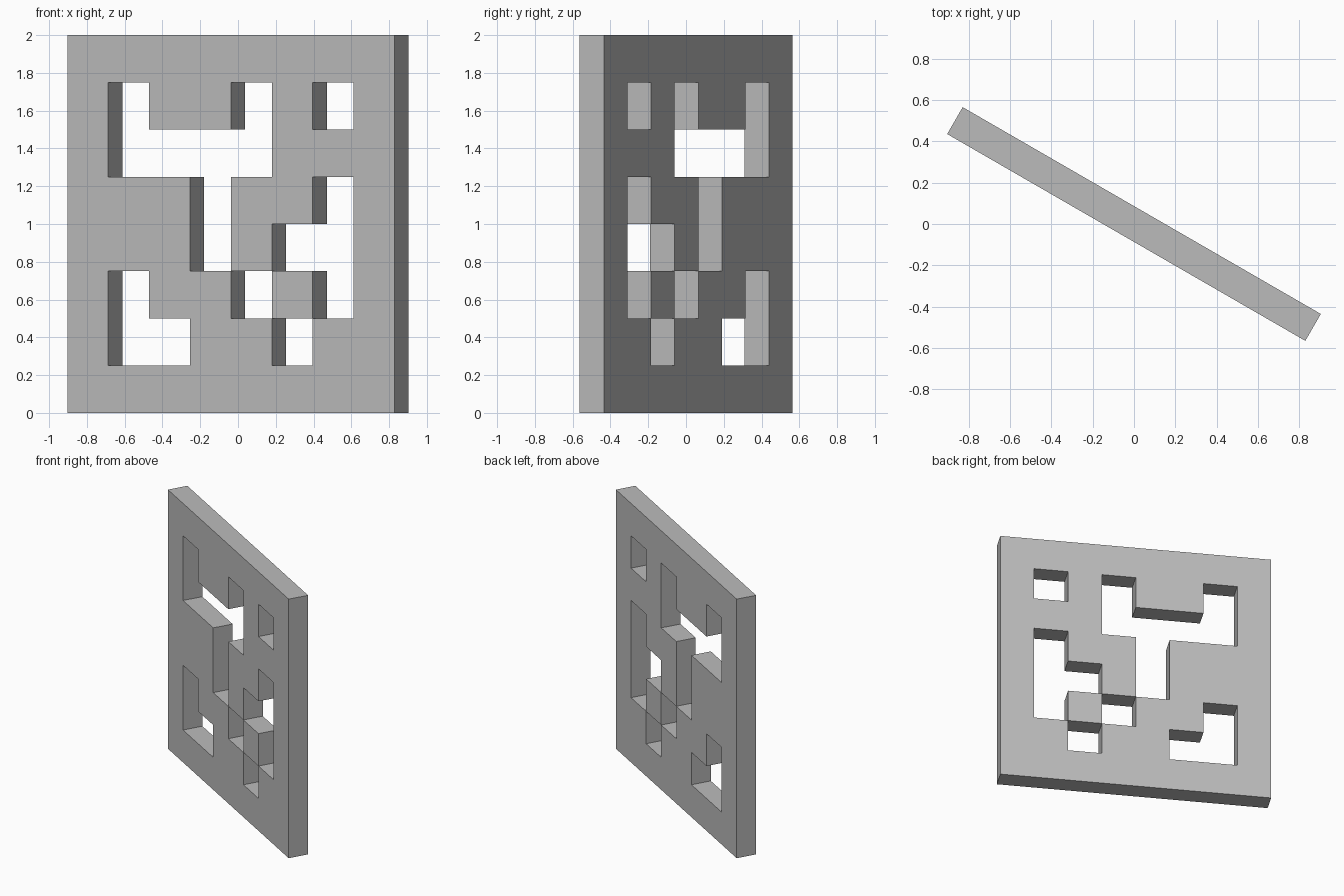
import bpy
import bmesh
from math import radians
from mathutils import Matrix

cube = bpy.data.objects.get("Cube")
if cube:
    bpy.data.objects.remove(cube, do_unlink=True)

# Single plain grey
grey = bpy.data.materials.new("plain_grey")
grey.use_nodes = True
colour = (0.5, 0.5, 0.5, 1)
grey.diffuse_color = colour
grey.node_tree.nodes["Principled BSDF"].inputs["Base Color"].default_value = colour

# Panel pattern, top row first: '#' is solid, '.' is an opening
PATTERN = [
    "########",
    "#.##.#.#",
    "#....###",
    "###.##.#",
    "###.#..#",
    "#.##.#.#",
    "#..##.##",
    "########",
]
CELLS = len(PATTERN)
SIZE = 2.0
THICKNESS = 0.15

# Flat square grid with the openings removed
bm = bmesh.new()
bmesh.ops.create_grid(bm, x_segments=CELLS, y_segments=CELLS, size=SIZE / 2)
openings = []
for face in bm.faces:
    centre = face.calc_center_median()
    column = int((centre.x + SIZE / 2) * CELLS / SIZE)
    row = int((SIZE / 2 - centre.y) * CELLS / SIZE)
    if PATTERN[row][column] == ".":
        openings.append(face)
bmesh.ops.delete(bm, geom=openings, context="FACES")

# Stand the grid upright, facing the front
bm.transform(Matrix.Rotation(radians(90), 4, "X"))
mesh = bpy.data.meshes.new("pierced_panel")
bm.to_mesh(mesh)
bm.free()
mesh.materials.append(grey)

# Panel turned on the spot and given its thickness
panel = bpy.data.objects.new("pierced_panel", mesh)
bpy.context.collection.objects.link(panel)
panel.location.z = SIZE / 2
panel.rotation_euler.z = radians(-30)
solid = panel.modifiers.new("thickness", "SOLIDIFY")
solid.thickness = THICKNESS
solid.offset = 0
